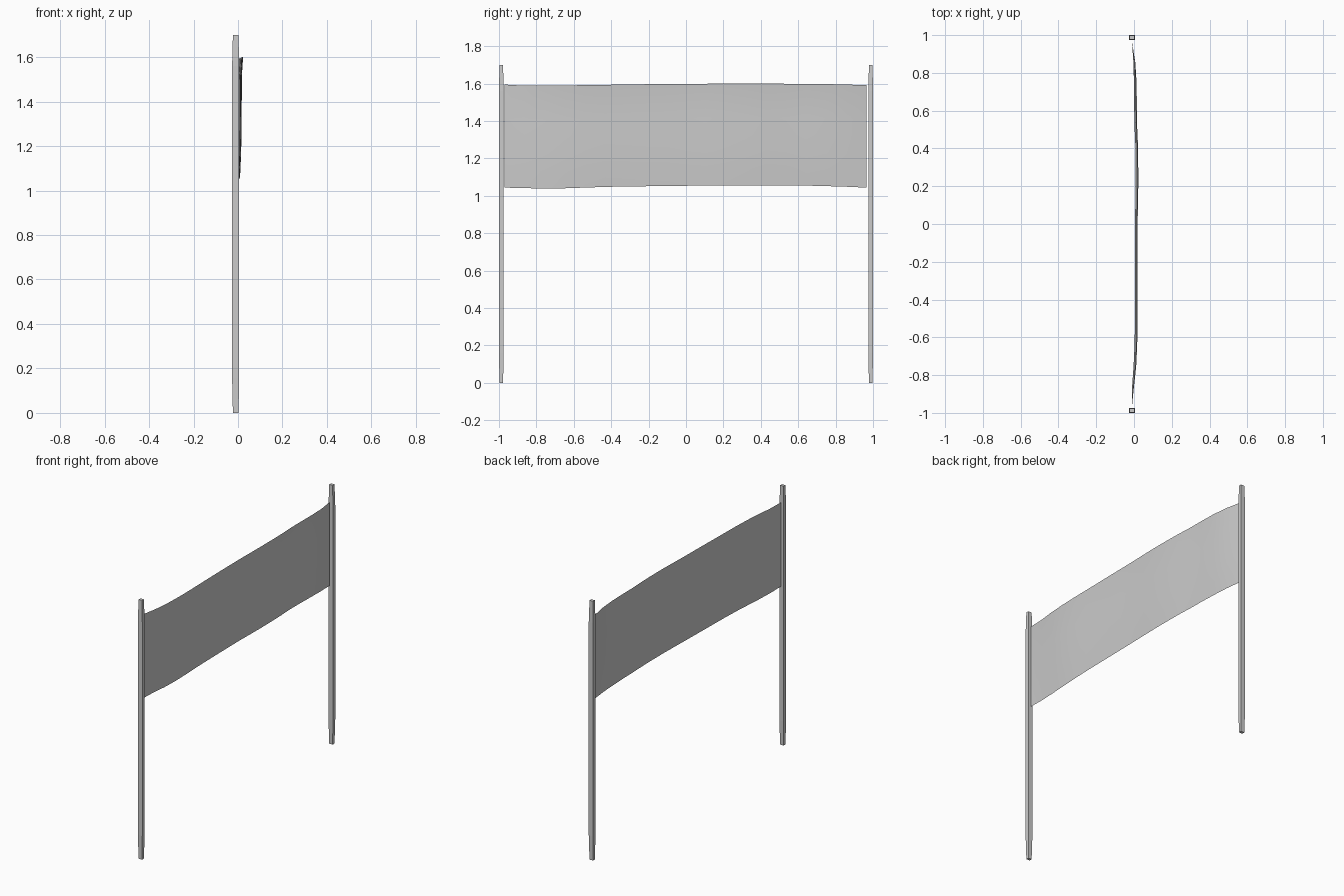
import bpy, bmesh, math

if "Cube" in bpy.data.objects:
    bpy.data.objects.remove(bpy.data.objects["Cube"])


def interp(pts, t):
    """Piecewise linear lookup through (position, value) pairs."""
    for (a, va), (b, vb) in zip(pts, pts[1:]):
        if t <= b:
            return va + (vb - va) * (t - a) / (b - a)
    return pts[-1][1]


def add_object(name, bm, smooth=False):
    bmesh.ops.recalc_face_normals(bm, faces=bm.faces)
    for f in bm.faces:
        f.smooth = smooth
    me = bpy.data.meshes.new(name)
    bm.to_mesh(me)
    bm.free()
    ob = bpy.data.objects.new(name, me)
    bpy.context.collection.objects.link(ob)
    return ob


# Posts: thin rectangular poles, slightly narrowed towards both ends
def post(name, side):
    bm = bmesh.new()
    rings = []
    for z, hx, hy in [(0, .0125, .0095), (.16, .016, .0125),
                      (1.56, .016, .0125), (1.70, .0125, .0095)]:
        rings.append([bm.verts.new((-.0105 + sx * hx, side * .9875 + sy * hy, z))
                      for sx, sy in [(-1, -1), (1, -1), (1, 1), (-1, 1)]])
    for lo, hi in zip(rings, rings[1:]):
        for i in range(4):
            j = (i + 1) % 4
            bm.faces.new((lo[i], lo[j], hi[j], hi[i]))
    bm.faces.new(rings[0][::-1])
    bm.faces.new(rings[-1])
    add_object(name, bm)


post("left_post", -1)
post("right_post", 1)

# Banner: one cloth sheet with a gentle billow and wavy hems
bulge = [(-.97, -.011), (-.9, -.007), (-.75, .008), (-.6, .015), (-.3, .014),
         (0, .015), (.2, .019), (.4, .018), (.55, .011), (.72, .011),
         (.85, .005), (.965, -.011)]
bottom_hem = [(-.97, 1.044), (-.72, 1.038), (-.4, 1.049), (0, 1.054),
              (.6, 1.056), (.83, 1.05), (.965, 1.044)]
top_hem = [(-.97, 1.595), (-.85, 1.588), (-.6, 1.591), (-.2, 1.597),
           (.2, 1.6), (.7, 1.599), (.965, 1.592)]
lean = [(0, -.010), (.15, -.006), (.35, -.003), (.65, -.002), (.85, -.002), (1, .004)]
bm = bmesh.new()
NY, NZ = 18, 6
grid = []
for i in range(NY + 1):
    y = -.97 + 1.935 * i / NY
    edge = min(1, (1 - abs(y)) / .2) if 0 < i < NY else 0
    z0, z1 = interp(bottom_hem, y), interp(top_hem, y)
    col = []
    for k in range(NZ + 1):
        t = k / NZ
        x = interp(bulge, y) + edge * interp(lean, t)
        col.append(bm.verts.new((x, y, z0 + (z1 - z0) * t)))
    grid.append(col)
for a, b in zip(grid, grid[1:]):
    for k in range(NZ):
        bm.faces.new((a[k], b[k], b[k + 1], a[k + 1]))
add_object("banner_cloth", bm, smooth=True)
